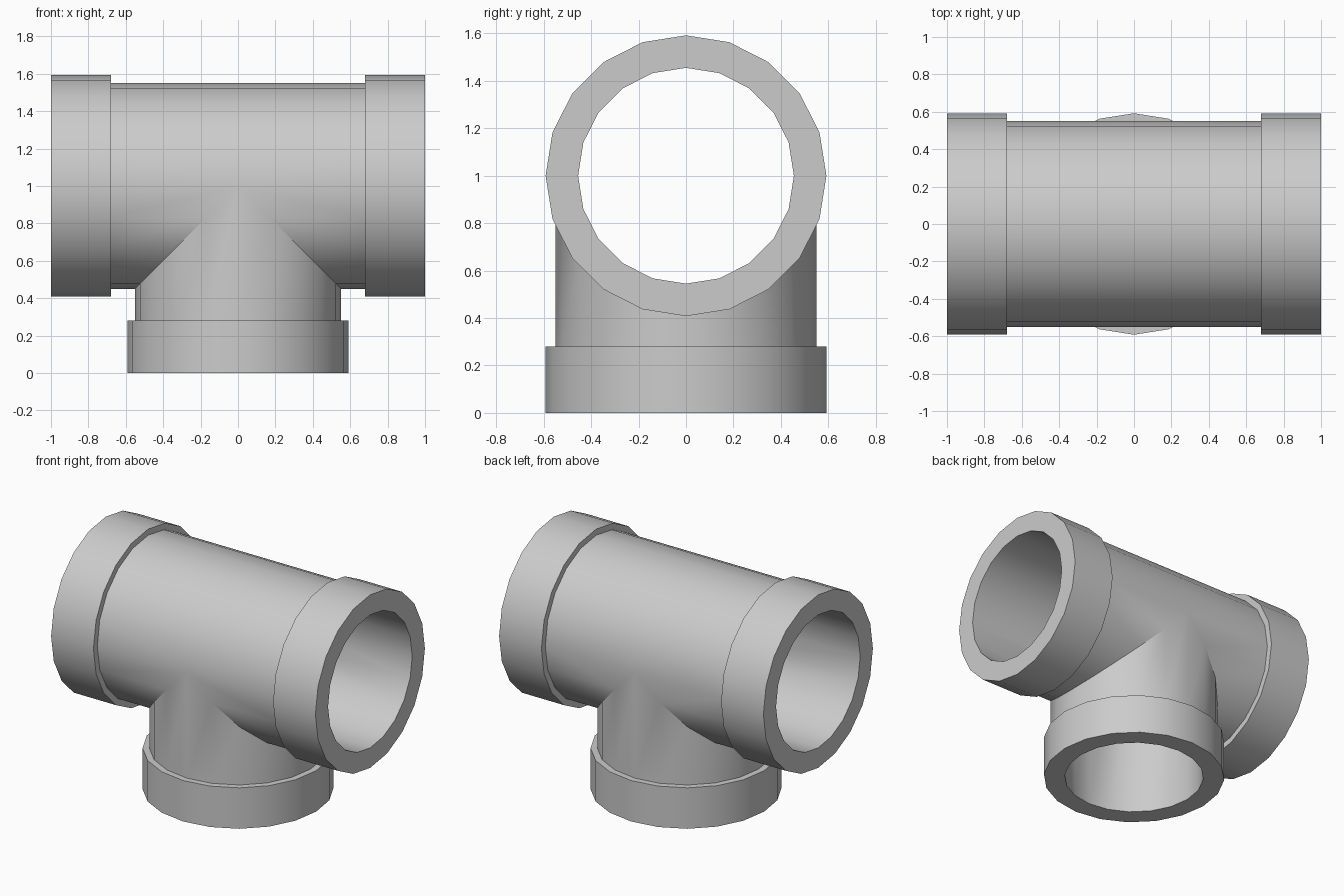
import bpy, bmesh, math

if "Cube" in bpy.data.objects:
    bpy.data.objects.remove(bpy.data.objects["Cube"])

SIDES = 20
R_BORE, R_PIPE, R_COLLAR = 0.455, 0.55, 0.592
bm = bmesh.new()


def leg(place, miter, collar_len):
    """One hollow leg: bore, end face, collar, step and pipe, cut to a mitre at the joint."""
    profile = [(R_BORE, None), (R_BORE, 1.0), (R_COLLAR, 1.0),
               (R_COLLAR, 1 - collar_len), (R_PIPE, 1 - collar_len), (R_PIPE, None)]
    rings = []
    for r, s in profile:
        ring = []
        for k in range(SIDES):
            t = 2 * math.pi * k / SIDES
            p, y = r * math.cos(t), r * math.sin(t)
            ring.append(bm.verts.new(place(miter(p) if s is None else s, y, p)))
        rings.append(ring)
    for a, b in zip(rings, rings[1:]):
        for k in range(SIDES):
            n = (k + 1) % SIDES
            bm.faces.new((a[k], a[n], b[n], b[k]))


# Straight run, right and left halves, mitred below the axis
for side in (1, -1):
    leg(lambda s, y, p: (side * s, y, 1 + p), lambda p: max(0, -p), 0.32)

# Downward branch
leg(lambda s, y, p: (p, y, 1 - s), abs, 0.28)

# Weld the legs and remove the seam across the top of the run
bmesh.ops.remove_doubles(bm, verts=bm.verts, dist=1e-4)
seam = [e for e in bm.edges
        if all(abs(v.co.x) < 1e-4 and v.co.z > 1 - 1e-4 for v in e.verts)]
bmesh.ops.dissolve_edges(bm, edges=seam, use_verts=False)
bmesh.ops.recalc_face_normals(bm, faces=bm.faces)

mesh = bpy.data.meshes.new("pipe_tee")
bm.to_mesh(mesh)
bm.free()
tee = bpy.data.objects.new("pipe_tee", mesh)
bpy.context.collection.objects.link(tee)
bpy.context.view_layer.objects.active = tee
tee.select_set(True)
bpy.ops.object.shade_smooth_by_angle(angle=math.radians(30))
